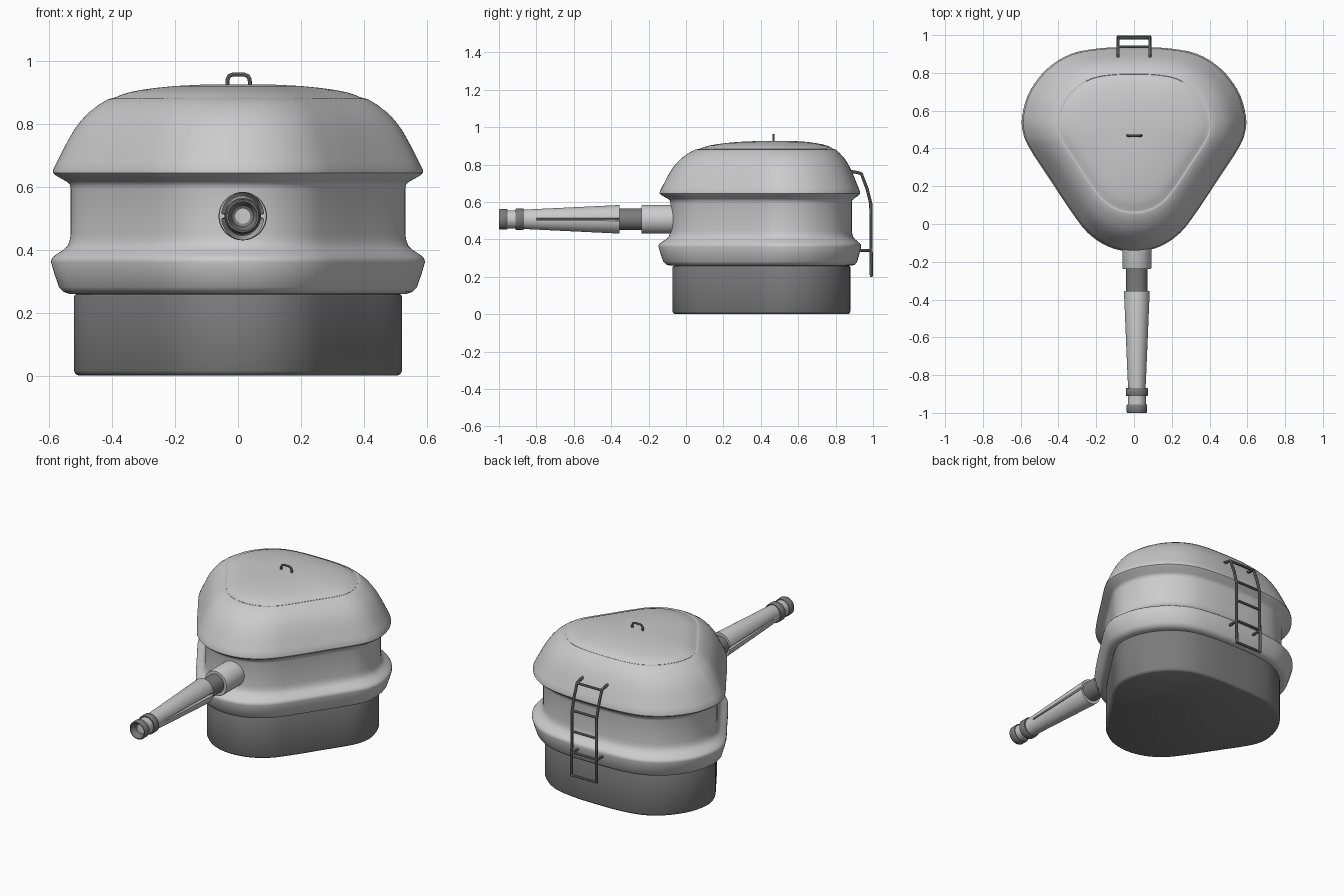
import bpy, bmesh, math
from mathutils import Vector

if "Cube" in bpy.data.objects:
    bpy.data.objects.remove(bpy.data.objects["Cube"])

dark = bpy.data.materials.new("dark_grey")
dark.diffuse_color = (0.2, 0.2, 0.2, 1)
dark.use_nodes = True
dark.node_tree.nodes["Principled BSDF"].inputs["Base Color"].default_value = dark.diffuse_color
SEG = 60
GX, GZ = 0.015, 0.507          # gun axis


def loft(name, rings, mat=None):
    """Skin a stack of equal-length closed rings and cap both ends."""
    bm = bmesh.new()
    vr = [[bm.verts.new(p) for p in r] for r in rings]
    n = len(rings[0])
    for a, b in zip(vr, vr[1:]):
        for i in range(n):
            j = (i + 1) % n
            bm.faces.new((a[i], a[j], b[j], b[i]))
    bm.faces.new(vr[0])
    bm.faces.new(vr[-1])
    bmesh.ops.recalc_face_normals(bm, faces=bm.faces)
    me = bpy.data.meshes.new(name)
    bm.to_mesh(me)
    bm.free()
    ob = bpy.data.objects.new(name, me)
    bpy.context.collection.objects.link(ob)
    if mat:
        me.materials.append(mat)
    return ob


def rod(name, paths, r, mat=None):
    """Round bars along poly paths, converted to a mesh."""
    cu = bpy.data.curves.new(name, 'CURVE')
    cu.dimensions = '3D'
    cu.bevel_depth = r
    cu.bevel_resolution = 2
    cu.use_fill_caps = True
    for path in paths:
        s = cu.splines.new('POLY')
        s.points.add(len(path) - 1)
        for p, co in zip(s.points, path):
            p.co = (*co, 1)
    ob = bpy.data.objects.new(name, cu)
    bpy.context.collection.objects.link(ob)
    if mat:
        cu.materials.append(mat)
    bpy.ops.object.select_all(action='DESELECT')
    ob.select_set(True)
    bpy.context.view_layer.objects.active = ob
    bpy.ops.object.convert(target='MESH')


# Rounded-triangle plan outline, right half mirrored, smoothed
half = [(0, .932), (.18, .926), (.335, .895), (.46, .815), (.55, .695), (.587, .57),
        (.582, .48), (.545, .395), (.44, .235), (.327, .065), (.24, -.045), (.13, -.117), (0, -.142)]
ctrl = [Vector(p) for p in half + [(-x, y) for x, y in half[-2:0:-1]]]
outline = []
for i in range(len(ctrl)):
    a, b, c, d = (ctrl[(i + k) % len(ctrl)] for k in (-1, 0, 1, 2))
    for k in range(5):
        t = k / 5
        outline.append(.5 * (2 * b + (c - a) * t + (2 * a - 5 * b + 4 * c - d) * t * t
                             + (3 * b - a - 3 * c + d) * t ** 3))


def shell(name, profile, mat=None):
    """Stack scaled outlines; profile is (half width, height)."""
    rings = []
    for w, z in profile:
        s = w / .587
        cy = min(.5, .45 + .15 * max(0, 1 - s))
        rings.append([(p.x * s, cy + (p.y - cy) * s, z) for p in outline])
    return loft(name, rings, mat)


# Body
shell("base", [(.505, 0), (.515, .005), (.52, .015), (.52, .25), (.517, .257), (.51, .26)], dark)
shell("hull", [(.50, .259), (.535, .26), (.553, .266), (.567, .281), (.582, .325), (.592, .36),
               (.591, .37), (.585, .378), (.573, .387), (.553, .40), (.54, .412), (.533, .43), (.53, .45),
               (.53, .595), (.533, .608), (.543, .617), (.575, .635), (.586, .645), (.586, .653),
               (.573, .68), (.557, .712), (.54, .745), (.52, .78), (.498, .81), (.475, .835),
               (.44, .862), (.41, .88), (.40, .882), (.39, .878)])
shell("top_hatch", [(.397, .872), (.397, .882), (.385, .886), (.37, .893), (.345, .901), (.31, .908),
                    (.26, .915), (.2, .921), (.12, .925), (.04, .926)])

# Hatch handle
arc = [(-.035, .91), (-.033, .943), (-.028, .953), (-.015, .958), (.018, .958), (.031, .953), (.037, .943), (.039, .91)]
rod("hatch_handle", [[(x, .468, z) for x, z in arc]], .0065, dark)


# Gun parts turned about the y axis; groove pulls in the two side edges
def turned(name, profile, mat=None, sx=1, groove=False):
    rings = []
    for y, r, g in [(*p, 0)[:3] for p in profile]:
        ring = []
        for i in range(SEG):
            a = 2 * math.pi * i / SEG
            k = r - g if groove and i % (SEG // 2) == 0 else r
            ring.append((GX + k * math.cos(a) * sx, y, GZ + k * math.sin(a)))
        rings.append(ring)
    return loft(name, rings, mat)


turned("gun_collar", [(0.0, .077), (-.232, .077), (-.238, .074), (-.238, .05)])
turned("gun_recoil_tube", [(-.22, .057), (-.38, .057)], dark)
turned("barrel_jacket", [(-.355, .055, 0), (-.355, .075, .02), (-.36, .076, .02),
                         (-.80, .055, 0), (-.875, .051, 0)], None, .9, True)
turned("barrel_band", [(-.868, .045), (-.868, .055), (-.872, .058), (-.907, .058), (-.911, .055), (-.911, .04)], dark)
turned("barrel_neck", [(-.90, .048), (-.96, .048)])
turned("muzzle", [(-.955, .04), (-.955, .052), (-.96, .055), (-.994, .055), (-1, .051), (-1, .046),
                  (-.965, .034), (-.957, .018), (-.95, .012)], dark)

# Rear ladder: two bent rails, rungs and lower brackets
rail = [(.88, .763), (.92, .757), (.938, .75), (.968, .67), (.988, .59), (.991, .2)]
rails = [[(s * .084, y, z) for y, z in rail] for s in (-1, 1)]
rungs = [[(-.084, y, z), (.084, y, z)] for y, z in
         [(.938, .75), (.985, .60), (.99, .475), (.99, .345), (.99, .205)]]
brackets = [[(s * .084, .90, .34), (s * .084, .99, .34)] for s in (-1, 1)]
rod("ladder_rails", rails, .0085, dark)
rod("ladder_rungs", rungs, .0075, dark)
rod("ladder_brackets", brackets, .0075, dark)

# Smooth shading with crisp edges
bpy.ops.object.select_all(action='SELECT')
bpy.ops.object.shade_smooth_by_angle(angle=math.radians(40))
